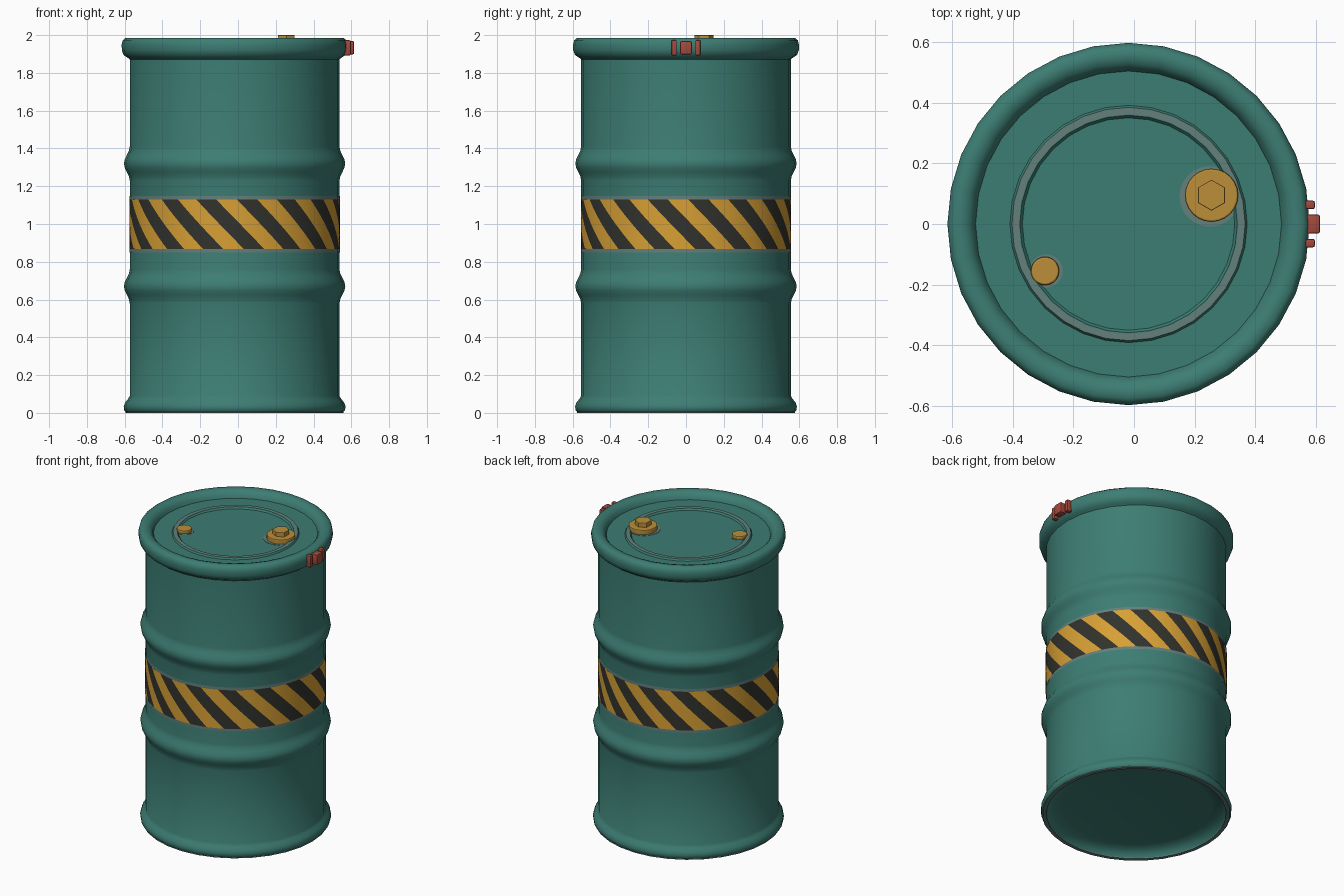
import bpy, bmesh, math

cube = bpy.data.objects.get("Cube")
if cube:
    bpy.data.objects.remove(cube, do_unlink=True)

CX = -0.018          # drum axis, offset by the clamp on the left side
SEGMENTS = 32
STRIPES = 16


def material(name, r, g, b):
    m = bpy.data.materials.new(name)
    m.use_nodes = True
    m.diffuse_color = (r, g, b, 1)
    m.node_tree.nodes["Principled BSDF"].inputs["Base Color"].default_value = (r, g, b, 1)
    return m


teal = material("teal paint", 0.046, 0.205, 0.172)
yellow = material("hazard yellow", 0.68, 0.35, 0.035)
black = material("hazard black", 0.032, 0.032, 0.026)
brass = material("brass", 0.5, 0.275, 0.042)
red = material("red clamp paint", 0.38, 0.068, 0.045)
grey = material("worn grey", 0.125, 0.215, 0.2)


def finish(name, bm, mats, angle=40):
    bmesh.ops.recalc_face_normals(bm, faces=bm.faces)
    mesh = bpy.data.meshes.new(name)
    bm.to_mesh(mesh)
    bm.free()
    obj = bpy.data.objects.new(name, mesh)
    bpy.context.collection.objects.link(obj)
    for m in mats:
        mesh.materials.append(m)
    bpy.ops.object.select_all(action='DESELECT')
    obj.select_set(True)
    bpy.context.view_layer.objects.active = obj
    bpy.ops.object.shade_smooth_by_angle(angle=math.radians(angle))
    return obj


def lathe(name, profile, mat, closed=False):
    """Spin (radius, z) points around the drum axis."""
    bm = bmesh.new()
    rings = []
    for r, z in profile:
        if r == 0:
            rings.append([bm.verts.new((CX, 0, z))] * SEGMENTS)
            continue
        rings.append([bm.verts.new((CX + r * math.cos(math.tau * i / SEGMENTS),
                                    r * math.sin(math.tau * i / SEGMENTS), z))
                      for i in range(SEGMENTS)])
    pairs = list(zip(rings, rings[1:]))
    if closed:
        pairs.append((rings[-1], rings[0]))
    for a, b in pairs:
        for i in range(SEGMENTS):
            j = (i + 1) % SEGMENTS
            corners = list(dict.fromkeys((a[i], a[j], b[j], b[i])))
            bm.faces.new(corners)
    return finish(name, bm, [mat])


def disc(name, x, y, radius, z0, z1, mat, sides=24, bevel=0.006):
    bm = bmesh.new()
    bmesh.ops.create_cone(bm, cap_ends=True, segments=sides, radius1=radius,
                          radius2=radius, depth=z1 - z0)
    if bevel:
        top = [e for e in bm.edges if all(v.co.z > 0 for v in e.verts)]
        bmesh.ops.bevel(bm, geom=top, offset=bevel, segments=2, affect='EDGES', profile=0.5)
    obj = finish(name, bm, [mat], 20)
    obj.location = (x, y, (z0 + z1) / 2)


def block(name, x, y, z, sx, sy, sz):
    bm = bmesh.new()
    bmesh.ops.create_cube(bm, size=1)
    bmesh.ops.scale(bm, vec=(sx, sy, sz), verts=bm.verts)
    bmesh.ops.bevel(bm, geom=bm.edges[:], offset=0.006, segments=2, affect='EDGES', profile=0.5)
    obj = finish(name, bm, [red])
    obj.location = (x, y, z)


# Drum shell: recessed base, bottom chime, two rolling hoops, top rim, recessed lid
WALL, HOOP, LID, BASE = 0.555, 0.031, 1.938, 0.055


def hoop(z):
    return [(WALL + HOOP * (0.5 + 0.5 * math.cos(math.pi * t / 4)), z + 0.09 * t / 4)
            for t in range(-4, 5)]


profile = [(0, BASE), (0.46, BASE), (0.515, 0.045), (0.545, 0.022), (0.556, 0.003),
           (0.574, 0.003), (0.585, 0.014), (0.587, 0.035), (0.58, 0.055),
           (0.565, 0.073), (WALL, 0.09)]
profile += hoop(0.67) + hoop(1.32)
profile += [(WALL, 1.872), (0.567, 1.881), (0.588, 1.895), (0.597, 1.92), (0.598, 1.95),
            (0.592, 1.973), (0.577, 1.985), (0.552, 1.986), (0.53, 1.979), (0.513, 1.96),
            (0.505, LID), (0, LID)]
lathe("drum_shell", profile, teal)

# Worn edge under the bottom chime
lathe("bottom_edge", [(0.553, 0), (0.577, 0), (0.577, 0.006), (0.553, 0.006)], grey, True)

# Raised ring on the lid, with a worn crest
lathe("lid_ring", [(0.393, LID - 0.002), (0.385, LID + 0.011), (0.359, LID + 0.011),
                   (0.349, LID - 0.002)], teal)
lathe("lid_ring_wear", [(0.385, LID + 0.012), (0.362, LID + 0.012)], grey)

# Slanted hazard stripes around the middle
bm = bmesh.new()
Z0, Z1, ROWS, SLANT = 0.868, 1.13, 6, 0.46
PERIOD, DARK = 8, 4      # columns per stripe pair, and how many are black
columns = STRIPES * PERIOD
start = -math.pi / 2 + 0.02
grid = []
for row in range(ROWS + 1):
    t = row / ROWS
    ring = []
    for i in range(columns):
        a = start + math.tau * i / columns + SLANT * (1 - t)
        ring.append(bm.verts.new((CX + 0.557 * math.cos(a), 0.557 * math.sin(a),
                                  Z0 + t * (Z1 - Z0))))
    grid.append(ring)
for low, high in zip(grid, grid[1:]):
    for i in range(columns):
        j = (i + 1) % columns
        face = bm.faces.new((low[i], low[j], high[j], high[i]))
        face.material_index = 1 if i % PERIOD < DARK else 0
finish("hazard_band", bm, [yellow, black])

# Worn borders above and below the stripes
BORDER = 0.018
for name, z in (("band_border_lower", Z0 - BORDER), ("band_border_upper", Z1)):
    lathe(name, [(0.557, z), (0.557, z + BORDER)], grey)

# Large bung with hexagonal plug, and small vent plug
BX, BY = 0.256, 0.095
disc("large_bung_wear", BX - 0.006, BY - 0.004, 0.1, LID - 0.002, LID + 0.002, grey, bevel=0)
disc("large_bung", BX, BY, 0.088, LID, 1.97, brass)
disc("large_bung_hex", BX, BY, 0.051, 1.96, 2.0, brass, 6, 0.003)
disc("vent_plug_wear", -0.29, -0.155, 0.055, LID - 0.002, LID + 0.002, grey, bevel=0)
disc("vent_plug", -0.294, -0.155, 0.047, LID, 1.96, brass, 20)

# Clamp on the left side of the rim
block("clamp_block", 0.591, 0, 1.933, 0.046, 0.062, 0.07)
for side, name in ((-1, "clamp_lug_front"), (1, "clamp_lug_back")):
    block(name, 0.579, side * 0.063, 1.933, 0.036, 0.028, 0.08)
